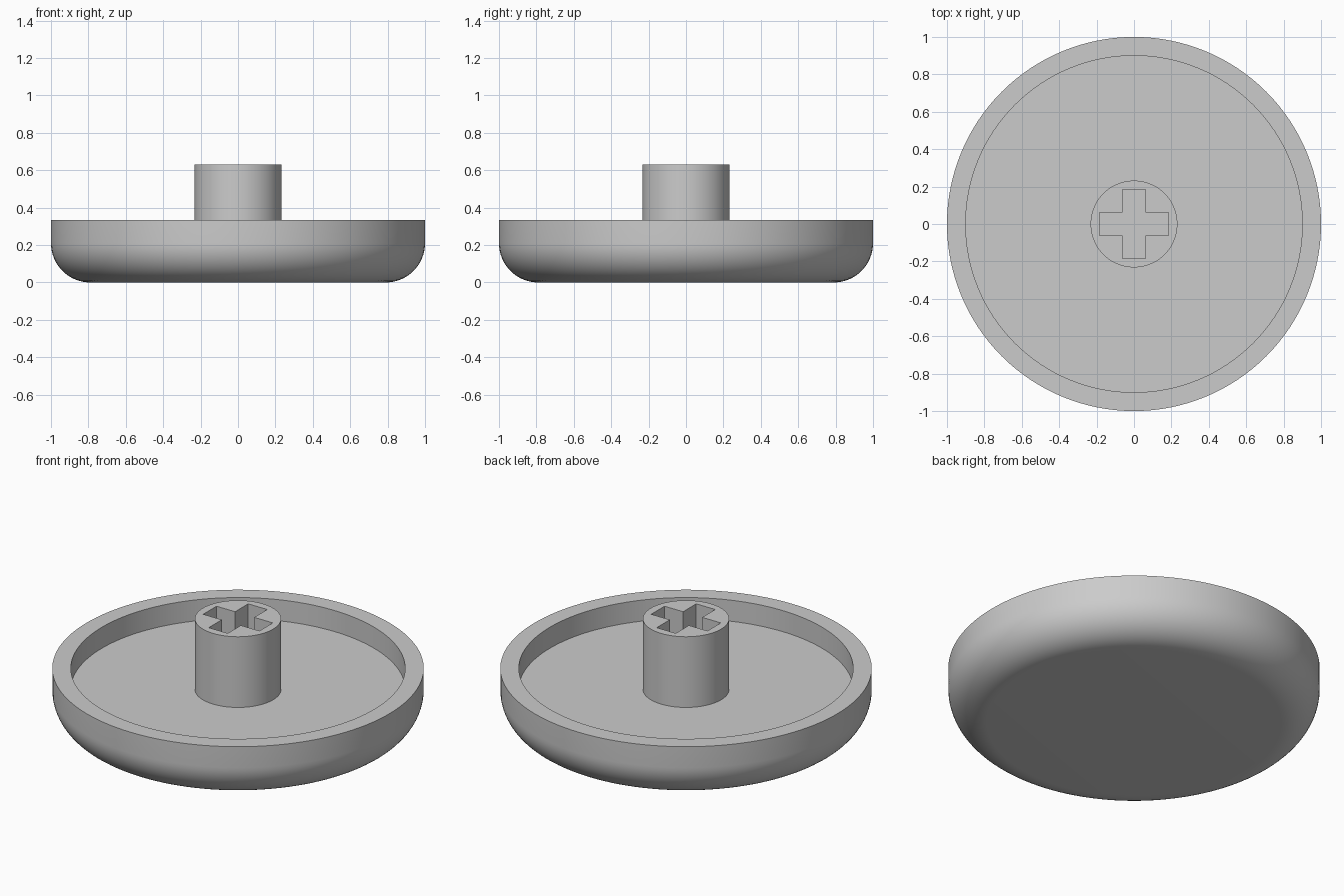
import bpy, bmesh, math
from mathutils import Matrix

cube = bpy.data.objects.get("Cube")
if cube:
    bpy.data.objects.remove(cube, do_unlink=True)

SEGMENTS = 128
RIM_Z, FLOOR_Z, STEM_Z = 0.335, 0.21, 0.63
OUTER_R, INNER_R, STEM_R, FILLET = 1.0, 0.9, 0.232, 0.21

grey = bpy.data.materials.new("plain grey")
grey.use_nodes = True
colour = (0.6, 0.6, 0.6, 1)
grey.diffuse_color = colour
grey.node_tree.nodes["Principled BSDF"].inputs["Base Color"].default_value = colour


def add_object(name, bm):
    bmesh.ops.recalc_face_normals(bm, faces=bm.faces)
    mesh = bpy.data.meshes.new(name)
    bm.to_mesh(mesh)
    bm.free()
    mesh.materials.append(grey)
    obj = bpy.data.objects.new(name, mesh)
    bpy.context.collection.objects.link(obj)
    return obj


def smooth(obj):
    bpy.ops.object.select_all(action='DESELECT')
    obj.select_set(True)
    bpy.context.view_layer.objects.active = obj
    bpy.ops.object.shade_smooth_by_angle(angle=math.radians(35))


def lathe(name, profile):
    bm = bmesh.new()
    verts = [bm.verts.new((r, 0, z)) for r, z in profile]
    edges = [bm.edges.new(pair) for pair in zip(verts, verts[1:])]
    bmesh.ops.spin(bm, geom=verts + edges, cent=(0, 0, 0), axis=(0, 0, 1),
                   angle=math.tau, steps=SEGMENTS)
    bmesh.ops.remove_doubles(bm, verts=bm.verts, dist=0.0001)
    return add_object(name, bm)


# Round cap: flat base, rounded lower edge, thin wall and recessed floor
arc = [math.radians(90 * i / 16) for i in range(17)]
fillet = [(OUTER_R - FILLET + FILLET * math.sin(a), FILLET - FILLET * math.cos(a))
          for a in arc]
cap = lathe("cap", [(0, 0)] + fillet + [(OUTER_R, RIM_Z), (INNER_R, RIM_Z),
                                       (INNER_R, FLOOR_Z), (0, FLOOR_Z)])
smooth(cap)

# Central stem, sunk a little into the floor
stem = lathe("stem", [(0, FLOOR_Z - 0.02), (STEM_R, FLOOR_Z - 0.02),
                      (STEM_R, STEM_Z), (0, STEM_Z)])

# Cross-shaped socket in the stem
ARM, HALF = 0.185, 0.0625
bm = bmesh.new()
outline = []
for k in range(4):
    turn = Matrix.Rotation(k * math.pi / 2, 2)
    for x, y in ((ARM, -HALF), (ARM, HALF), (HALF, HALF)):
        px = turn[0][0] * x + turn[0][1] * y
        py = turn[1][0] * x + turn[1][1] * y
        outline.append(bm.verts.new((px, py, FLOOR_Z)))
face = bm.faces.new(outline)
top = bmesh.ops.extrude_face_region(bm, geom=[face])["geom"]
bmesh.ops.translate(bm, vec=(0, 0, 0.6),
                    verts=[v for v in top if isinstance(v, bmesh.types.BMVert)])
cutter = add_object("socket_cutter", bm)
cutter.hide_render = True
cutter.display_type = 'WIRE'

cut = stem.modifiers.new("socket", 'BOOLEAN')
cut.operation = 'DIFFERENCE'
cut.solver = 'EXACT'
cut.object = cutter
bpy.context.view_layer.objects.active = stem
bpy.ops.object.modifier_apply(modifier=cut.name)
bpy.data.objects.remove(cutter, do_unlink=True)
smooth(stem)
